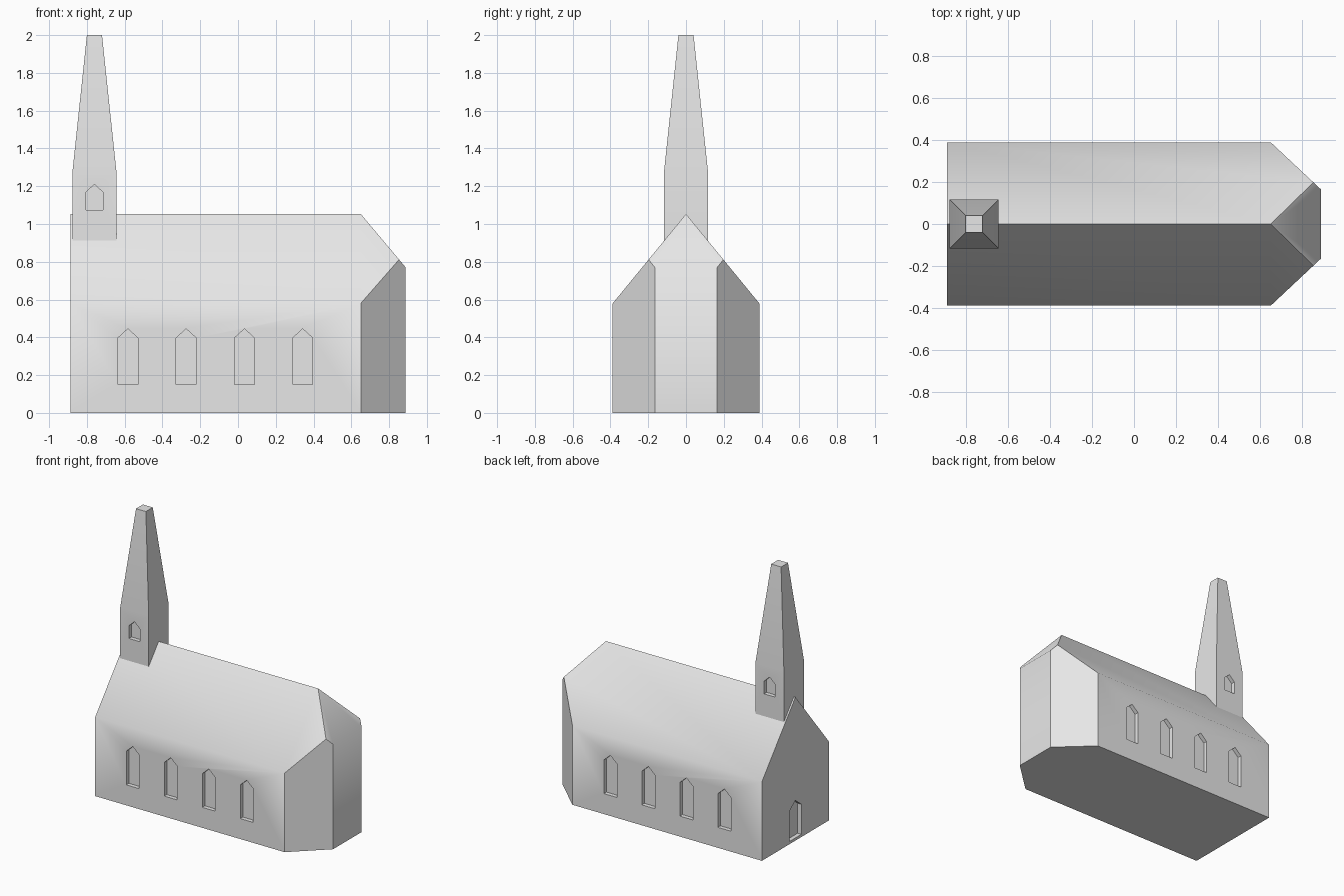
import bpy, bmesh, math
from mathutils import Vector, Matrix

if "Cube" in bpy.data.objects:
    bpy.data.objects.remove(bpy.data.objects["Cube"])

stone = bpy.data.materials.new("pale grey stone")
stone.diffuse_color = (0.8, 0.8, 0.8, 1)
stone.use_nodes = True
stone.node_tree.nodes["Principled BSDF"].inputs["Base Color"].default_value = stone.diffuse_color


def finish(name, bm):
    """Turn a bmesh into a scene object."""
    bmesh.ops.recalc_face_normals(bm, faces=bm.faces[:])
    mesh = bpy.data.meshes.new(name)
    bm.to_mesh(mesh)
    bm.free()
    mesh.materials.append(stone)
    obj = bpy.data.objects.new(name, mesh)
    bpy.context.collection.objects.link(obj)
    return obj


def extrude(bm, points, vec):
    """Add a closed prism: polygon swept along vec."""
    face = bm.faces.new([bm.verts.new(p) for p in points])
    res = bmesh.ops.extrude_face_region(bm, geom=[face], use_keep_orig=True)
    verts = [g for g in res["geom"] if isinstance(g, bmesh.types.BMVert)]
    bmesh.ops.translate(bm, verts=verts, vec=vec)


def pointed_recess(bm, centre, angle, width, z0, z1, apex, depth=0.03):
    """Pointed opening cutter; angle 0 cuts into a wall facing -y."""
    w = width / 2
    outline = [(-w, z0), (w, z0), (w, z1), (0, apex), (-w, z1)]
    rot = Matrix.Rotation(angle, 3, 'Z')
    c = Vector((centre[0], centre[1], 0))
    pts = [c + rot @ Vector((x, -0.05, z)) for x, z in outline]
    extrude(bm, pts, rot @ Vector((0, 0.05 + depth, 0)))


def carve(obj, bm):
    """Cut the recesses, then shade by angle."""
    cutter = finish("recess_cutter", bm)
    cutter.hide_render = True
    mod = obj.modifiers.new("recesses", 'BOOLEAN')
    mod.operation = 'DIFFERENCE'
    mod.solver = 'EXACT'
    mod.object = cutter
    bpy.ops.object.select_all(action='DESELECT')
    bpy.context.view_layer.objects.active = obj
    obj.select_set(True)
    bpy.ops.object.modifier_apply(modifier=mod.name)
    bpy.data.objects.remove(cutter, do_unlink=True)
    bpy.ops.object.shade_smooth_by_angle(angle=math.radians(42))


# Nave: footprint with chamfered apse, sliced by the roof planes
X, Y, EAVE, RIDGE = 0.888, 0.388, 0.58, 1.053
HIP = 0.65
bm = bmesh.new()
extrude(bm, [(-X, -Y, 0), (HIP, -Y, 0), (X, -0.165, 0),
             (X, 0.165, 0), (HIP, Y, 0), (-X, Y, 0)], (0, 0, 1.3))
rise = RIDGE - EAVE
roof_planes = [((0, 0, RIDGE), (0, rise, Y)),
               ((0, 0, RIDGE), (0, -rise, Y)),
               ((HIP, 0, RIDGE), (0.283, 0, X - HIP))]
for co, no in roof_planes:
    bmesh.ops.bisect_plane(bm, geom=bm.verts[:] + bm.edges[:] + bm.faces[:],
                           dist=1e-5, plane_co=co,
                           plane_no=Vector(no).normalized(), clear_outer=True)
    bmesh.ops.holes_fill(bm, edges=[e for e in bm.edges if e.is_boundary])
bmesh.ops.remove_doubles(bm, verts=bm.verts[:], dist=1e-4)
nave = finish("nave", bm)

# Side windows and gable door
cut = bmesh.new()
for y, angle in ((-Y, 0), (Y, math.pi)):
    for i in range(4):
        pointed_recess(cut, (-0.583 + 0.3085 * i, y), angle, 0.105, 0.15, 0.397, 0.445)
pointed_recess(cut, (-X, 0), -math.pi / 2, 0.14, 0.02, 0.24, 0.295)
carve(nave, cut)

# Bell tower with tapering blunt spire
TX, TW = -0.76, 0.116
bm = bmesh.new()
rings = []
for half, z in ((TW, 0.88), (TW, 1.28), (0.04, 2.0)):
    rings.append([bm.verts.new((TX + sx * half, sy * half, z))
                  for sx, sy in ((-1, -1), (1, -1), (1, 1), (-1, 1))])
for low, high in zip(rings, rings[1:]):
    for i in range(4):
        j = (i + 1) % 4
        bm.faces.new((low[i], low[j], high[j], high[i]))
bm.faces.new(rings[0])
bm.faces.new(rings[-1])
tower = finish("bell_tower", bm)

# Belfry openings, front and back
cut = bmesh.new()
for y, angle in ((-TW, 0), (TW, math.pi)):
    pointed_recess(cut, (TX, y), angle, 0.09, 1.075, 1.168, 1.21)
carve(tower, cut)
